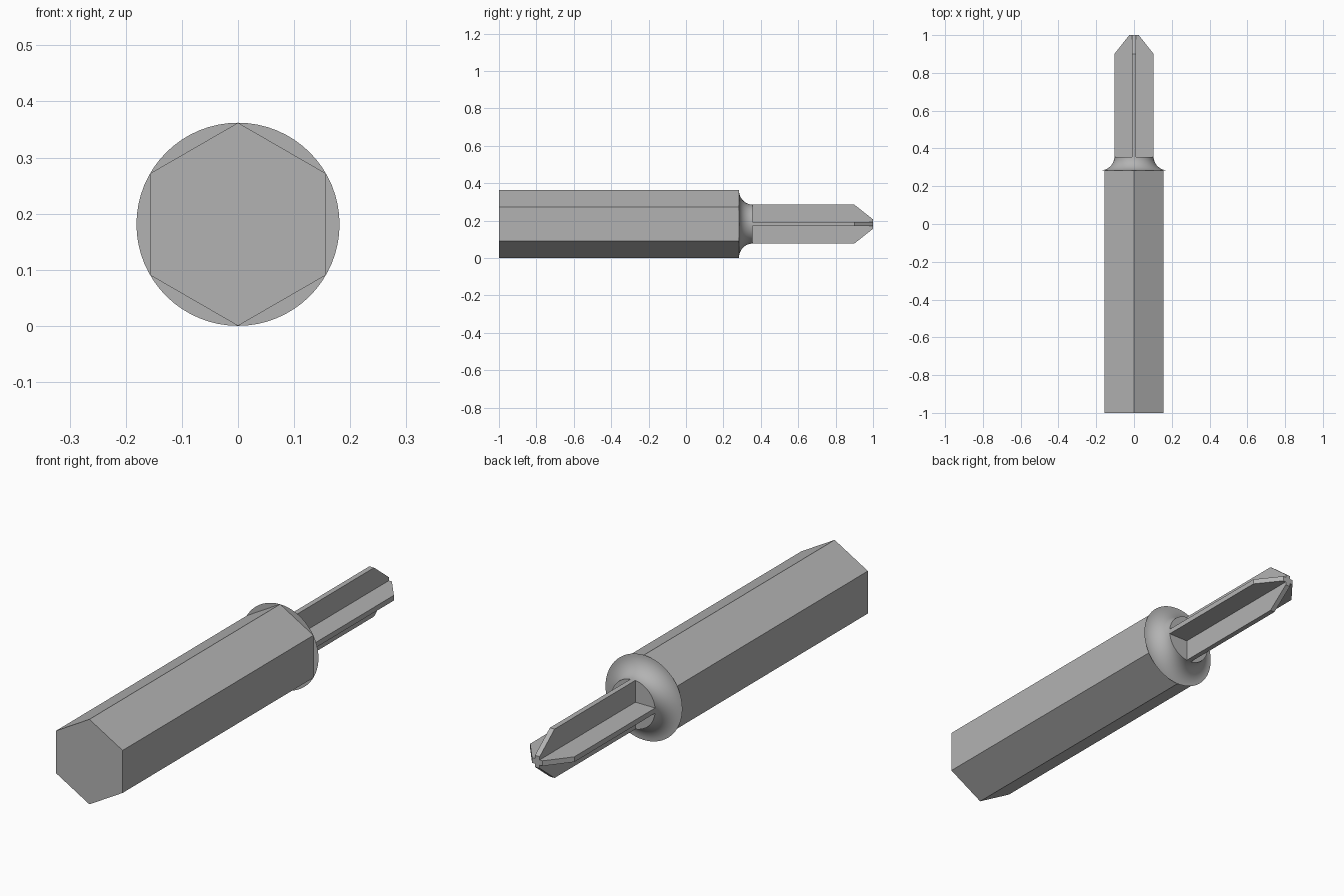
import bpy
import bmesh
import math
from mathutils import Matrix

cube = bpy.data.objects.get("Cube")
if cube:
    bpy.data.objects.remove(cube)

R = 0.181            # shank corner radius, also the height of the axis
FIN_R = 0.104        # reach of the driving fins
FIN_T = 0.022        # fin thickness
TIP_R = 0.025        # fin reach at the very tip
SHANK_END, NECK_END, TAPER = 0.283, 0.356, 0.9

steel = bpy.data.materials.new("grey steel")
steel.use_nodes = True
GREY = (0.45, 0.45, 0.45, 1)
steel.diffuse_color = GREY
steel.node_tree.nodes["Principled BSDF"].inputs["Base Color"].default_value = GREY


def finish(name, bm):
    bmesh.ops.recalc_face_normals(bm, faces=bm.faces)
    mesh = bpy.data.meshes.new(name)
    bm.to_mesh(mesh)
    bm.free()
    mesh.materials.append(steel)
    obj = bpy.data.objects.new(name, mesh)
    obj.location.z = R
    bpy.context.collection.objects.link(obj)
    return obj


def lathe(name, profile, sides):
    """Turn (radius, y) points around the y axis and cap both ends."""
    bm = bmesh.new()
    rings = []
    for r, y in profile:
        angles = [2 * math.pi * i / sides for i in range(sides)]
        rings.append([bm.verts.new((r * math.sin(a), y, r * math.cos(a))) for a in angles])
    for a, b in zip(rings, rings[1:]):
        for i in range(sides):
            j = (i + 1) % sides
            bm.faces.new((a[i], a[j], b[j], b[i]))
    bm.faces.new(rings[0])
    bm.faces.new(rings[-1])
    return finish(name, bm)


# Hexagonal shank with a corner pointing up
lathe("hex_shank", [(R, -1), (R, SHANK_END)], 6)

# Collar with a concave fillet down to the fins
steps = 12
fillet = []
for i in range(steps + 1):
    a = math.pi / 2 * i / steps
    fillet.append((R - (R - FIN_R) * math.sin(a),
                   NECK_END - (NECK_END - SHANK_END) * math.cos(a)))
collar = lathe("fillet_collar", fillet, 64)
bpy.context.view_layer.objects.active = collar
collar.select_set(True)
bpy.ops.object.shade_smooth_by_angle(angle=math.radians(35))
collar.select_set(False)

# Two crossed blades with chamfered ends
outline = [(-FIN_R, NECK_END), (FIN_R, NECK_END), (FIN_R, TAPER),
           (TIP_R, 1), (-TIP_R, 1), (-FIN_R, TAPER)]
for name, angle in (("horizontal_blade", 0), ("vertical_blade", math.pi / 2)):
    bm = bmesh.new()
    base = bm.faces.new([bm.verts.new((x, y, -FIN_T / 2)) for x, y in outline])
    side = bmesh.ops.extrude_face_region(bm, geom=[base])
    verts = [v for v in side["geom"] if isinstance(v, bmesh.types.BMVert)]
    bmesh.ops.translate(bm, verts=verts, vec=(0, 0, FIN_T))
    bmesh.ops.transform(bm, matrix=Matrix.Rotation(angle, 4, "Y"), verts=bm.verts)
    finish(name, bm)
